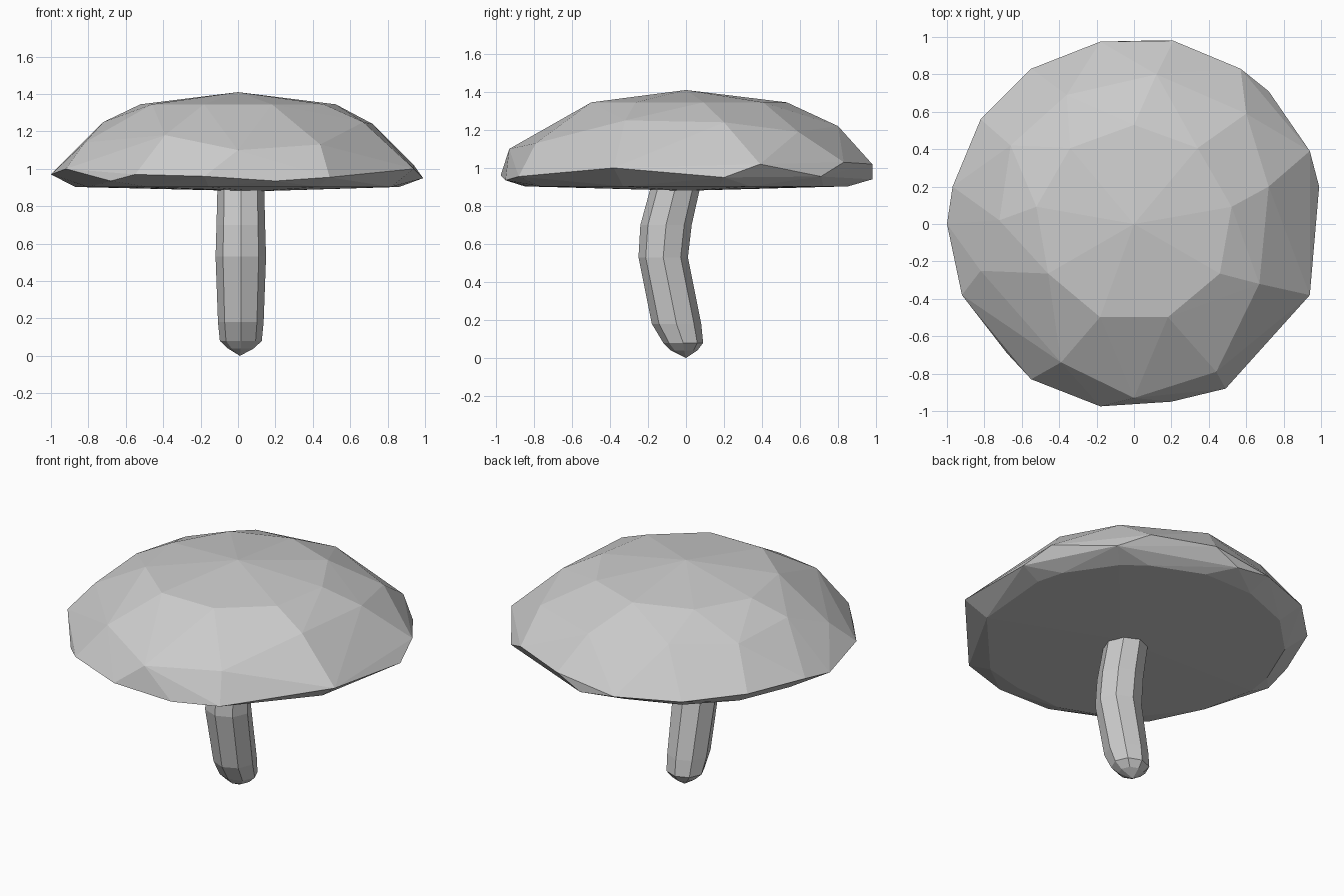
import bpy, bmesh
from math import cos, sin, tau

if "Cube" in bpy.data.objects:
    bpy.data.objects.remove(bpy.data.objects["Cube"])


def finish(bm, name):
    bmesh.ops.recalc_face_normals(bm, faces=bm.faces)
    mesh = bpy.data.meshes.new(name)
    bm.to_mesh(mesh)
    bm.free()
    obj = bpy.data.objects.new(name, mesh)
    bpy.context.collection.objects.link(obj)


def ring(count, radius, z, turn=0.0):
    return [(radius * cos(tau * (i + turn) / count),
             radius * sin(tau * (i + turn) / count), z) for i in range(count)]


# Cap: uneven faceted dome wrapped around a few rings of points
rim = [(.21, .98, 1.02), (-.18, .975, .97), (-.55, .83, .98), (-.82, .56, 1.0),
       (-.97, .2, 1.0), (-1, 0, .97), (-.92, -.38, 1.0), (-.68, -.69, .935),
       (-.55, -.83, .97), (-.18, -.975, .96), (.2, -.95, .935), (.49, -.88, .955),
       (.94, -.38, 1.0), (.99, .2, .95), (.94, .39, 1.02), (.72, .71, .955),
       (.57, .83, 1.03), (.05, .98, .94)]
shoulder = [(0, -.93, 1.1), (.44, -.79, 1.13), (.67, -.32, 1.25), (.72, .2, 1.24),
            (.6, .59, 1.19), (.12, .8, 1.22), (-.36, .69, 1.24), (-.66, .42, 1.22),
            (-.72, .02, 1.25), (-.82, -.25, 1.14), (-.39, -.74, 1.18)]
crown = ring(9, .53, 1.345, .25)
underside = [(x * .87, y * .87, .903) for x, y, z in rim]
bm = bmesh.new()
for p in rim + shoulder + crown + underside + [(0, 0, 1.41), (.1, 0, .88)]:
    bm.verts.new(p)
hull = bmesh.ops.convex_hull(bm, input=bm.verts)
loose = [v for v in bm.verts if not v.link_faces]
bmesh.ops.delete(bm, geom=loose, context='VERTS')
finish(bm, "mushroom_cap")

# Stem: bent eight-sided tube; sections are (z, centre y, half width x, half depth y)
sections = [(.04, -.01, .07, .07), (.08, -.015, .112, .105), (.18, -.05, .122, .13),
            (.53, -.12, .135, .13), (.7, -.105, .13, .135), (.9, -.055, .125, .13)]
bm = bmesh.new()
loops = [[bm.verts.new((.015 + rx * x, cy + ry * y, z)) for x, y, _ in ring(8, 1, 0)]
         for z, cy, rx, ry in sections]
for low, high in zip(loops, loops[1:]):
    for i in range(8):
        j = (i + 1) % 8
        bm.faces.new((low[i], low[j], high[j], high[i]))
tip = bm.verts.new((.01, 0, 0))
for i in range(8):
    bm.faces.new((tip, loops[0][(i + 1) % 8], loops[0][i]))
bm.faces.new(loops[-1])
finish(bm, "mushroom_stem")
